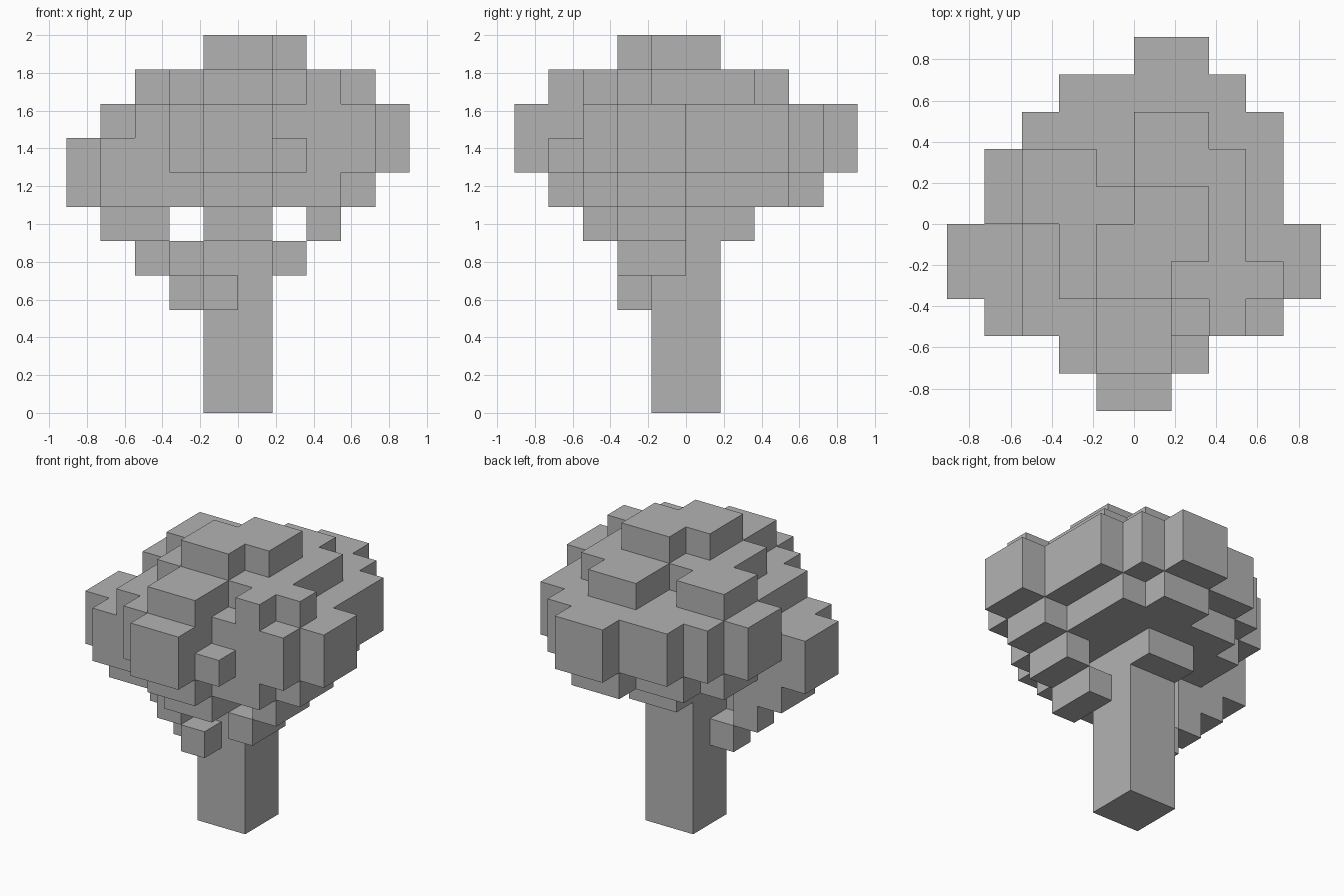
import bpy
import bmesh
from math import radians
from mathutils import Vector

UNIT = 2 / 11  # edge length of one block

if "Cube" in bpy.data.objects:
    bpy.data.objects.remove(bpy.data.objects["Cube"], do_unlink=True)

grey = bpy.data.materials.new("plain_grey")
grey.use_nodes = True
colour = (0.45, 0.45, 0.45, 1)
grey.diffuse_color = colour
grey.node_tree.nodes["Principled BSDF"].inputs["Base Color"].default_value = colour


def cells(level, spans):
    """Expand (first row, last row, x start, x end) spans into block cells."""
    return {(x, y, level)
            for first, last, start, end in spans
            for y in range(first, last + 1)
            for x in range(start, end)}


def build_blocks(name, filled):
    """Skin a set of cells with outer faces only and merge flat areas."""
    bm = bmesh.new()
    for cell in filled:
        corner = Vector(cell)
        for axis in range(3):
            for side in (0, 1):
                step = [0, 0, 0]
                step[axis] = 1 if side else -1
                if tuple(c + s for c, s in zip(cell, step)) in filled:
                    continue
                u, v = Vector(), Vector()
                u[(axis + 1) % 3] = 1
                v[(axis + 2) % 3] = 1
                base = corner.copy()
                base[axis] += side
                quad = [base, base + u, base + u + v, base + v]
                if not side:
                    quad.reverse()
                bm.faces.new([bm.verts.new(p * UNIT) for p in quad])
    bmesh.ops.remove_doubles(bm, verts=bm.verts, dist=UNIT / 100)
    bmesh.ops.dissolve_limit(bm, angle_limit=radians(1),
                             verts=bm.verts, edges=bm.edges)
    mesh = bpy.data.meshes.new(name)
    bm.to_mesh(mesh)
    bm.free()
    mesh.materials.append(grey)
    obj = bpy.data.objects.new(name, mesh)
    bpy.context.collection.objects.link(obj)
    return obj


# Square trunk reaching up into the crown
trunk = set()
for level in range(6):
    trunk |= cells(level, [(-1, 0, -1, 1)])

# Stepped twigs around the top of the trunk
twigs = cells(3, [(-2, -2, -1, 0), (-1, -1, -2, -1)])
twigs |= cells(4, [(-2, -2, -2, -1), (-1, -1, -3, -2), (-2, -1, 1, 2)])
twigs |= cells(5, [(-3, -2, -1, 1), (-2, -1, -4, -2),
                   (-2, -1, 2, 3), (1, 1, -1, 1)])

# Crown, widening and then narrowing level by level
underside = cells(6, [(-4, -4, -1, 1), (-3, -3, -4, 3), (-2, -1, -5, 4),
                      (0, 1, -3, 3), (2, 2, -2, 3), (3, 3, 0, 2)])
widest = cells(7, [(-5, -5, -1, 1), (-4, -4, -2, 2), (-3, -3, -4, 4),
                   (-2, -1, -5, 5), (0, 1, -4, 4), (2, 2, -3, 4),
                   (3, 3, -2, 3), (4, 4, 0, 2)])
shoulder = cells(8, [(-5, -5, -1, 1), (-4, -4, -2, 1), (-3, -3, -3, 4),
                     (-2, -1, -3, 5), (0, 1, -4, 4), (2, 2, -3, 4),
                     (3, 3, -2, 3), (4, 4, 0, 2)])
upper = cells(9, [(-4, -3, -1, 1), (-3, -3, 2, 3), (-2, -2, -2, 4),
                  (-1, -1, -2, 3), (0, 0, -3, 3), (1, 1, -3, -1),
                  (1, 1, 0, 3), (2, 2, 0, 2)])
tip = cells(10, [(-2, -2, -1, 1), (-1, -1, -1, 2), (0, 0, 0, 2)])

build_blocks("trunk", trunk)
build_blocks("twigs", twigs)
build_blocks("crown", underside | widest | shoulder | upper | tip)
